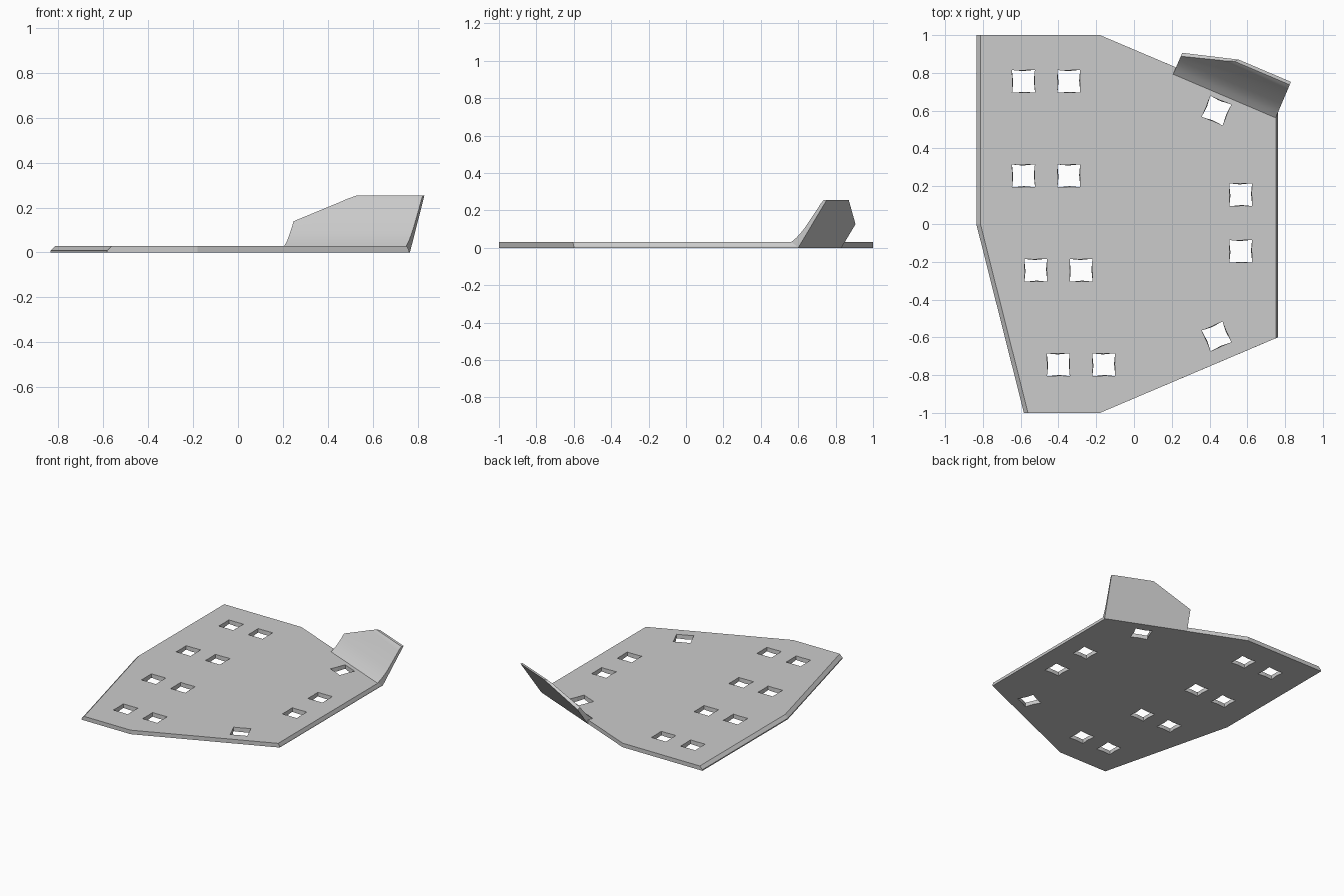
import bpy, bmesh, math
from mathutils import Vector, Matrix

cube = bpy.data.objects.get("Cube")
if cube:
    bpy.data.objects.remove(cube, do_unlink=True)

grey = bpy.data.materials.new("plain grey")
grey.use_nodes = True
colour = (0.6, 0.6, 0.6, 1)
grey.diffuse_color = colour
grey.node_tree.nodes["Principled BSDF"].inputs["Base Color"].default_value = colour


def make_object(name, bm):
    bmesh.ops.recalc_face_normals(bm, faces=bm.faces)
    mesh = bpy.data.meshes.new(name)
    bm.to_mesh(mesh)
    bm.free()
    mesh.materials.append(grey)
    obj = bpy.data.objects.new(name, mesh)
    bpy.context.collection.objects.link(obj)
    return obj


def loft(bm, rings):
    """Join closed rings of points into a capped solid."""
    rings = [[bm.verts.new(p) for p in ring] for ring in rings]
    n = len(rings[0])
    for a, b in zip(rings, rings[1:]):
        for i in range(n):
            j = (i + 1) % n
            bm.faces.new((a[i], a[j], b[j], b[i]))
    bm.faces.new(rings[0][::-1])
    bm.faces.new(rings[-1])


# Base plate: straight foot, then bevelled left and right edges
THICK = 0.03
outline = [(-0.835, 1), (-0.18, 1), (0.762, 0.6), (0.762, -0.6),
           (-0.18, -1), (-0.583, -1), (-0.835, 0)]
top = [(-0.813, 1), (-0.18, 1), (0.752, 0.604), (0.752, -0.604),
       (-0.18, -1), (-0.561, -1), (-0.813, 0)]
bm = bmesh.new()
loft(bm, [[(x, y, z) for x, y in ring]
          for ring, z in ((outline, 0), (outline, 0.008), (top, THICK))])
plate = make_object("base_plate", bm)

# Square openings whose sides bow in slightly towards the underside
TILT = math.atan2(0.4, 0.94)
holes = [(x + dx, y, 0) for x, y in ((-0.585, 0.755), (-0.585, 0.255),
                                   (-0.52, -0.245), (-0.4, -0.745))
         for dx in (0, 0.24)]
holes += [(0.565, 0.155, 0), (0.565, -0.145, 0),
          (0.437, 0.6, -TILT), (0.437, -0.595, TILT)]


def hole_ring(x, y, angle, z, bow):
    half, mid = 0.06, 0.06 - bow
    place = Matrix.Translation((x, y, z)) @ Matrix.Rotation(angle, 4, 'Z')
    ring = []
    for k in range(4):
        turn = place @ Matrix.Rotation(k * math.pi / 2, 4, 'Z')
        ring += [turn @ Vector((half, -half, 0)), turn @ Vector((mid, 0, 0))]
    return ring


bm = bmesh.new()
for hole in holes:
    loft(bm, [hole_ring(*hole, -0.01, 0.006), hole_ring(*hole, 0.04, 0.001)])
cutter = make_object("hole_cutter", bm)
cutter.hide_render = True
cut = plate.modifiers.new("holes", 'BOOLEAN')
cut.operation = 'DIFFERENCE'
cut.solver = 'EXACT'
cut.object = cutter
bpy.context.view_layer.objects.active = plate
bpy.ops.object.modifier_apply(modifier=cut.name)
bpy.data.objects.remove(cutter, do_unlink=True)

# Upswept wing: profile (outward, height) swept along the slanted back edge
profile = [(0, 0), (0, THICK), (0.03, 0.053), (0.055, 0.078), (0.08, 0.107),
           (0.165, 0.225), (0.173, 0.238), (0.19, 0.255), (0.207, 0.255),
           (0.041, 0)]
LENGTH = 0.59
along = Vector((-math.cos(TILT), math.sin(TILT), 0))
outward = Vector((math.sin(TILT), math.cos(TILT), 0))
up = Vector((0, 0, 1))
start = Vector((0.75, 0.562, 0))
bm = bmesh.new()
loft(bm, [[start + along * t + outward * s + up * z for s, z in profile]
          for t in (0, LENGTH)])

# Clip the inner top corner square to the wing's slope
slope = outward * 0.55 + up * 0.835
corner = start + along * LENGTH + slope * 0.173
clip = bmesh.ops.bisect_plane(bm, geom=bm.verts[:] + bm.edges[:] + bm.faces[:],
                              plane_co=corner,
                              plane_no=along * 0.154 + slope * 0.29,
                              clear_outer=True)
edges = [e for e in clip["geom_cut"] if isinstance(e, bmesh.types.BMEdge)]
bmesh.ops.holes_fill(bm, edges=edges, sides=0)
wing = make_object("corner_wing", bm)

# Smooth only the curved root of the wing
bpy.ops.object.select_all(action='DESELECT')
wing.select_set(True)
bpy.context.view_layer.objects.active = wing
bpy.ops.object.shade_smooth_by_angle(angle=math.radians(20))
